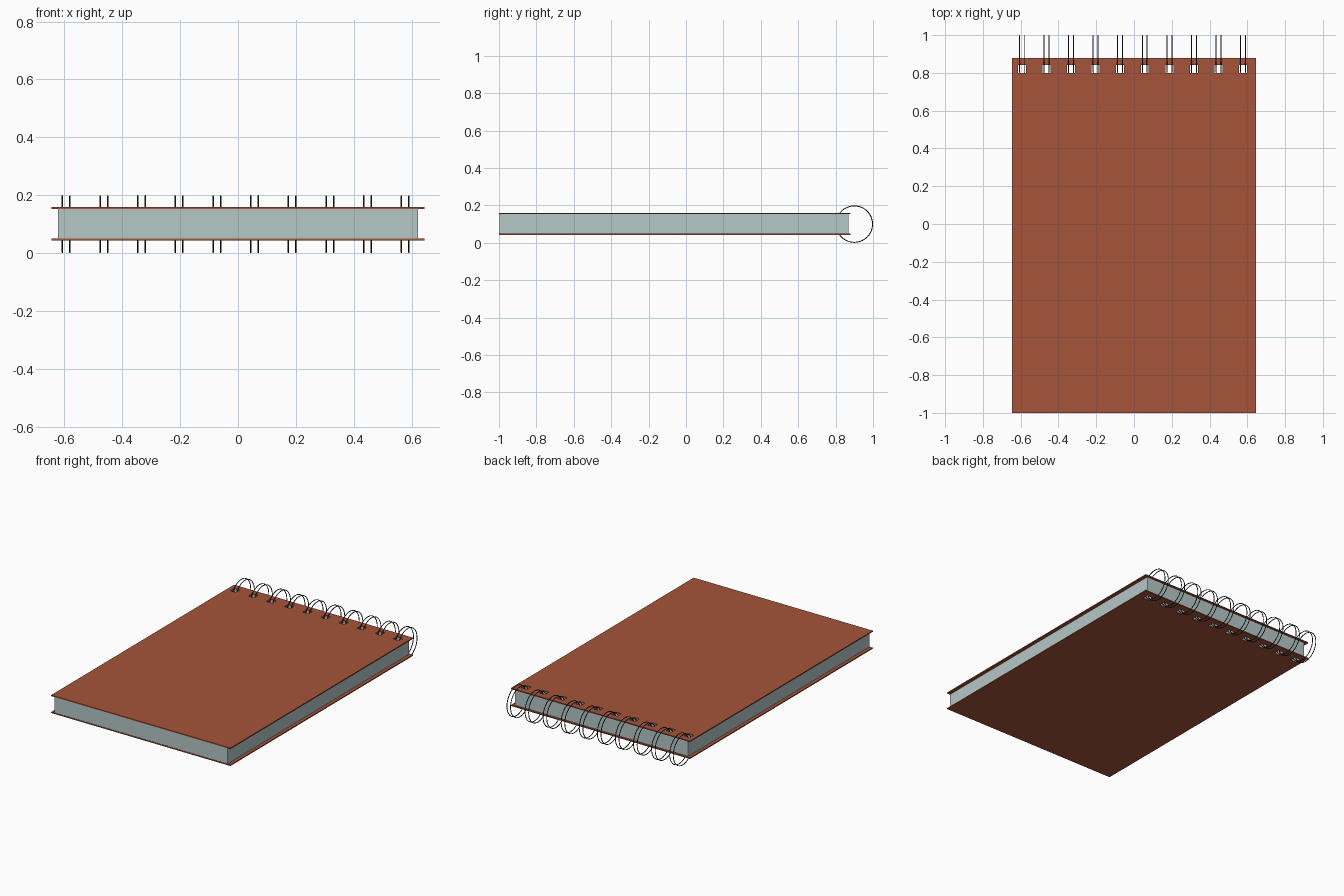
import bpy, math

if "Cube" in bpy.data.objects:
    bpy.data.objects.remove(bpy.data.objects["Cube"])

PITCH, COUNT, X0 = 0.1302, 10, -0.594
HOLE_X = [X0 + i * PITCH for i in range(COUNT)]


def material(name, rgb):
    m = bpy.data.materials.new(name)
    m.diffuse_color = (*rgb, 1)
    m.use_nodes = True
    m.node_tree.nodes["Principled BSDF"].inputs["Base Color"].default_value = m.diffuse_color
    return m


def box(name, x, y, z, mat=None):
    """Box from (min, max) pairs on each axis."""
    bpy.ops.mesh.primitive_cube_add(
        size=1, location=[(a + b) / 2 for a, b in (x, y, z)])
    o = bpy.context.object
    o.name = name
    o.scale = [b - a for a, b in (x, y, z)]
    bpy.ops.object.transform_apply(location=False, rotation=False, scale=True)
    if mat:
        o.data.materials.append(mat)
    return o


cover_mat = material("cover_brown", (0.38, 0.09, 0.042))
page_mat = material("page_grey", (0.46, 0.58, 0.57))
wire_mat = material("wire_dark", (0.03, 0.03, 0.03))

# Covers and page block
sheets = [
    box("back_cover", (-0.645, 0.645), (-1, 0.88), (0.043, 0.05), cover_mat),
    box("pages", (-0.623, 0.623), (-0.997, 0.868), (0.05, 0.153), page_mat),
    box("front_cover", (-0.645, 0.645), (-1, 0.88), (0.153, 0.16), cover_mat),
]

# Square punched holes, cut through every sheet
punches = [box("punch", (x - 0.021, x + 0.021), (0.799, 0.841), (-0.1, 0.3))
           for x in HOLE_X]
bpy.ops.object.select_all(action='DESELECT')
for p in punches:
    p.select_set(True)
bpy.context.view_layer.objects.active = punches[0]
bpy.ops.object.join()
cutter = bpy.context.object
cutter.name = "hole_cutter"
for s in sheets:
    mod = s.modifiers.new("holes", 'BOOLEAN')
    mod.operation = 'DIFFERENCE'
    mod.solver = 'EXACT'
    mod.object = cutter
    bpy.context.view_layer.objects.active = s
    bpy.ops.object.modifier_apply(modifier=mod.name)
bpy.data.objects.remove(cutter)

# Twin wire rings, one pair through each hole
bpy.ops.mesh.primitive_torus_add(
    major_radius=0.0975, minor_radius=0.0025, major_segments=48,
    minor_segments=8, rotation=(0, math.pi / 2, 0))
ring = bpy.context.object
ring.name = "wire_ring"
ring.data.materials.append(wire_mat)
bpy.ops.object.shade_smooth()
spots = [x + d for x in HOLE_X for d in (-0.013, 0.013)]
for i, x in enumerate(spots):
    o = ring if i == 0 else ring.copy()
    if i:
        bpy.context.collection.objects.link(o)
    o.location = (x, 0.9, 0.1)
